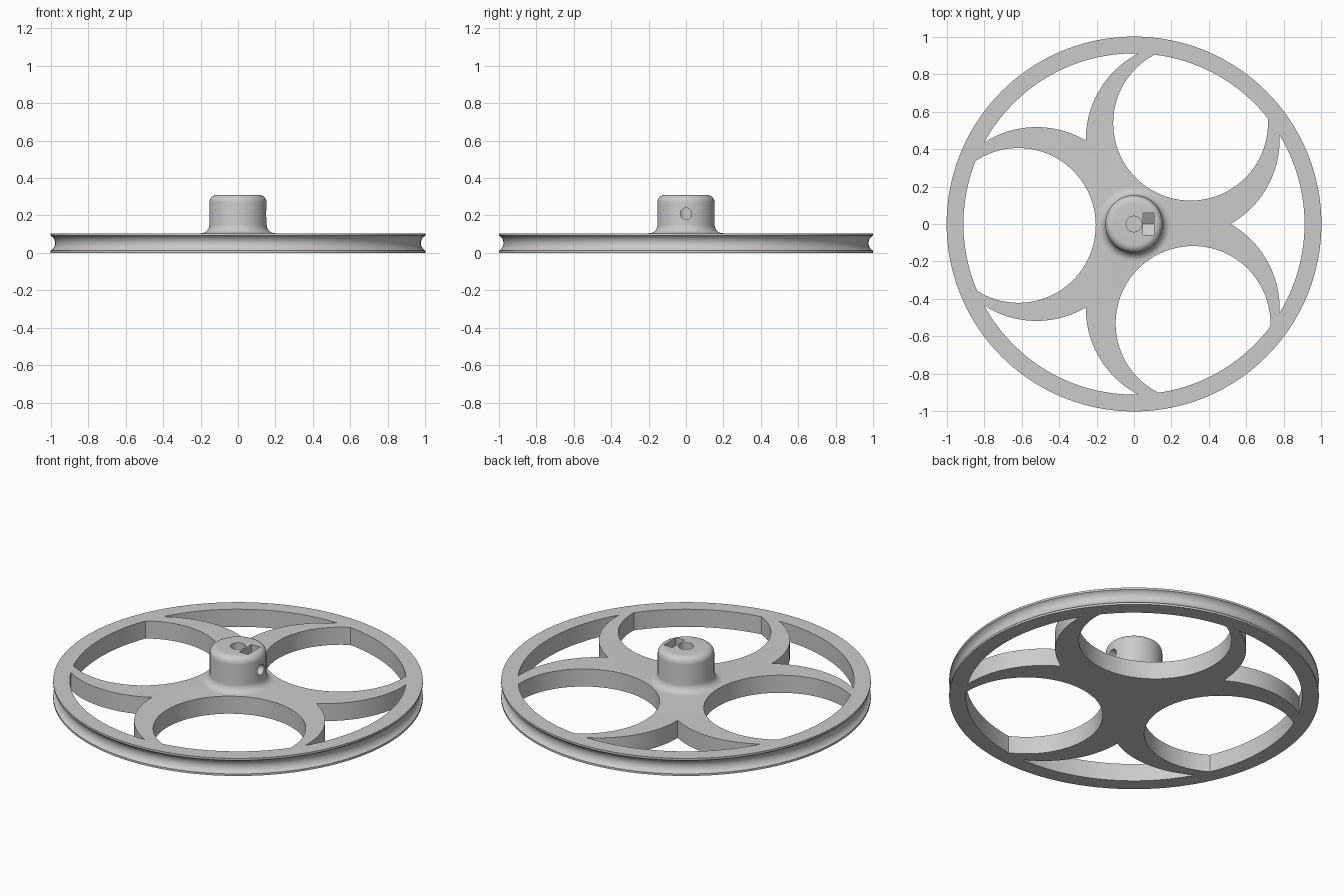
import bpy, bmesh
from math import sin, cos, tau, pi, radians, acos, atan2, hypot
from mathutils import Matrix, Vector

cube = bpy.data.objects.get("Cube")
if cube:
    bpy.data.objects.remove(cube, do_unlink=True)

THICK, HUB_TOP, HUB_R, INNER = 0.105, 0.31, 0.153, 0.91

grey = bpy.data.materials.new("light grey")
grey.use_nodes = True
colour = (0.6, 0.6, 0.6, 1)
grey.diffuse_color = colour
grey.node_tree.nodes["Principled BSDF"].inputs["Base Color"].default_value = colour


def arc(cx, cy, r, start, end, n):
    return [(cx + r * cos(start + (end - start) * i / n),
             cy + r * sin(start + (end - start) * i / n)) for i in range(n + 1)]


def add_object(name, bm):
    bmesh.ops.recalc_face_normals(bm, faces=bm.faces)
    mesh = bpy.data.meshes.new(name)
    bm.to_mesh(mesh)
    bm.free()
    mesh.materials.append(grey)
    ob = bpy.data.objects.new(name, mesh)
    bpy.context.collection.objects.link(ob)
    return ob


def add_prism(bm, outline, low, high, matrix=Matrix()):
    face = bm.faces.new([bm.verts.new(matrix @ Vector((u, v, low))) for u, v in outline])
    out = bmesh.ops.extrude_face_region(bm, geom=[face])
    verts = [g for g in out["geom"] if isinstance(g, bmesh.types.BMVert)]
    bmesh.ops.translate(bm, verts=verts, vec=matrix.to_3x3() @ Vector((0, 0, high - low)))


def lathe(name, profile, steps):
    bm = bmesh.new()
    verts = [bm.verts.new((r, 0, z)) for r, z in profile]
    edges = [bm.edges.new(pair) for pair in zip(verts, verts[1:])]
    bmesh.ops.spin(bm, geom=verts + edges, cent=(0, 0, 0), axis=(0, 0, 1),
                   angle=tau, steps=steps, use_merge=True)
    bmesh.ops.remove_doubles(bm, verts=bm.verts, dist=1e-5)
    return add_object(name, bm)


def cut(target, bm):
    cutter = add_object("cutter", bm)
    cutter.hide_render = True
    mod = target.modifiers.new("cut", 'BOOLEAN')
    mod.operation, mod.solver, mod.object = 'DIFFERENCE', 'EXACT', cutter
    bpy.context.view_layer.objects.active = target
    bpy.ops.object.modifier_apply(modifier=mod.name)
    bpy.data.objects.remove(cutter, do_unlink=True)


def rim_meet(d, r):
    # half angle where a circle at distance d crosses the inner rim
    return acos((INNER ** 2 + d * d - r * r) / (2 * INNER * d))


# Turned body: grooved rim, web and hub in one profile
flare, round_top = 0.045, 0.04
groove_r, groove_depth = 0.046, 0.024
half = (groove_r ** 2 - (groove_r - groove_depth) ** 2) ** 0.5
swing = atan2(half, groove_r - groove_depth)
profile = [(0, 0), (1, 0)]
profile += arc(1 + groove_r - groove_depth, THICK / 2, groove_r, pi + swing, pi - swing, 14)
profile += [(1, THICK)]
profile += arc(HUB_R + flare, THICK + flare, flare, 1.5 * pi, pi, 8)
profile += arc(HUB_R - round_top, HUB_TOP - round_top, round_top, 0, pi / 2, 8)
profile += [(0, HUB_TOP)]
wheel = lathe("pulley_wheel", profile, 160)

# Round openings, clipped by the inner rim
d, r = 0.617, 0.413
t = rim_meet(d, r)
phi = atan2(INNER * sin(t), INNER * cos(t) - d)
opening = arc(d, 0, r, phi, tau - phi, 64) + arc(0, 0, INNER, -t, t, 20)[1:-1]

# Pointed slots between neighbouring curved spokes
d, r = 0.52, 0.517
cx, cy = d * cos(pi / 3), d * sin(pi / 3)
cusp = cx + (r * r - cy * cy) ** 0.5
t = pi / 3 - rim_meet(d, r)
side = arc(cx, cy, r, atan2(-cy, cusp - cx),
           atan2(INNER * sin(t) - cy, INNER * cos(t) - cx), 28)
slot = side + arc(0, 0, INNER, t, -t, 28)[1:-1] + [(x, -y) for x, y in reversed(side[1:])]

bm = bmesh.new()
for i in range(3):
    add_prism(bm, opening, -0.1, 0.2, Matrix.Rotation(radians(60.7 + 120 * i), 4, 'Z'))
    add_prism(bm, slot, -0.1, 0.2, Matrix.Rotation(radians(120 * i), 4, 'Z'))
cut(wheel, bm)

# Blind shaft bore
bm = bmesh.new()
add_prism(bm, arc(0, 0, 0.042, 0, tau, 32)[:-1], 0.08, 0.4)
cut(wheel, bm)

# Nut pocket and set screw hole, both along x
along_x = Matrix(((0, 0, 1, 0), (1, 0, 0, 0), (0, 1, 0, 0), (0, 0, 0, 1)))
w = 0.058
bm = bmesh.new()
add_prism(bm, [(-w, 0.4), (-w, 0.177), (0, 0.143), (w, 0.177), (w, 0.4)], 0.049, 0.106, along_x)
cut(wheel, bm)
bm = bmesh.new()
add_prism(bm, arc(0, 0.209, 0.031, 0, tau, 24)[:-1], 0.01, 0.3, along_x)
cut(wheel, bm)

bpy.ops.object.select_all(action='DESELECT')
wheel.select_set(True)
bpy.context.view_layer.objects.active = wheel
bpy.ops.object.shade_smooth_by_angle(angle=radians(30))
